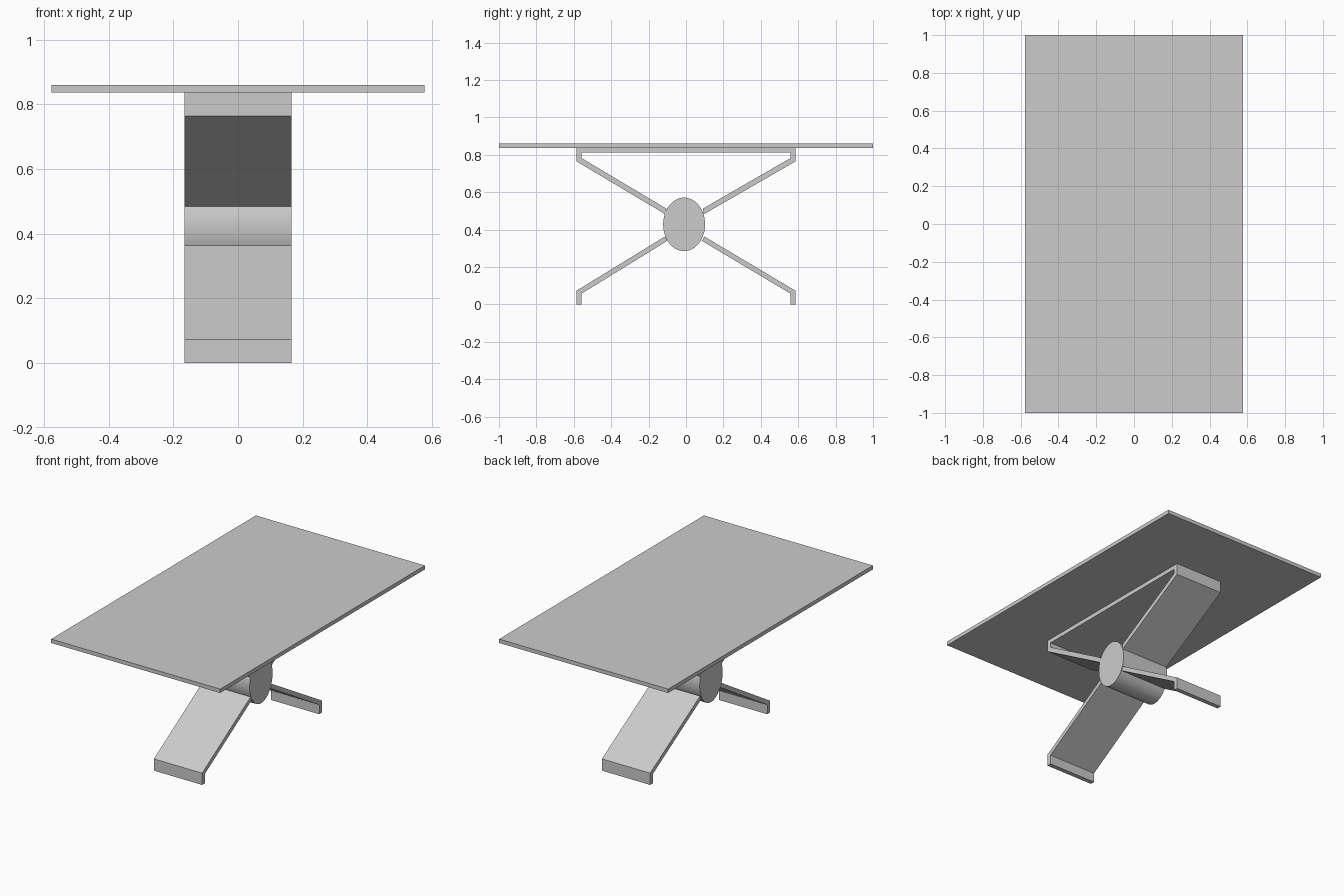
import bpy
import bmesh
import math
from mathutils import Matrix

cube = bpy.data.objects.get("Cube")
if cube:
    bpy.data.objects.remove(cube, do_unlink=True)

grey = bpy.data.materials.new("plain grey")
grey.use_nodes = True
colour = (0.6, 0.6, 0.6, 1)
grey.diffuse_color = colour
grey.node_tree.nodes["Principled BSDF"].inputs["Base Color"].default_value = colour

HALF_WIDTH = 0.165
HUB_Y, HUB_Z = -0.01, 0.428


def add_object(name, bm):
    bmesh.ops.recalc_face_normals(bm, faces=bm.faces)
    mesh = bpy.data.meshes.new(name)
    bm.to_mesh(mesh)
    bm.free()
    mesh.materials.append(grey)
    obj = bpy.data.objects.new(name, mesh)
    bpy.context.collection.objects.link(obj)
    return obj


def box(name, size, z):
    bm = bmesh.new()
    bmesh.ops.create_cube(bm, size=1)
    bmesh.ops.scale(bm, vec=size, verts=bm.verts)
    bmesh.ops.translate(bm, vec=(0, 0, z), verts=bm.verts)
    return add_object(name, bm)


def extrude_profile(name, points):
    """Extrude a (y, z) outline across the width of the base."""
    bm = bmesh.new()
    face = bm.faces.new([bm.verts.new((-HALF_WIDTH, y, z)) for y, z in points])
    ext = bmesh.ops.extrude_face_region(bm, geom=[face])
    verts = [v for v in ext["geom"] if isinstance(v, bmesh.types.BMVert)]
    bmesh.ops.translate(bm, vec=(2 * HALF_WIDTH, 0, 0), verts=verts)
    return add_object(name, bm)


# Table top and the mounting plate below it
box("table_top", (1.156, 2, 0.024), 0.849)
box("mounting_plate", (2 * HALF_WIDTH, 1.17, 0.027), 0.8245)

# Bent legs and arms, each a flat bar with an upright end
leg = [(0.586, 0), (0.586, 0.073), (0.098, 0.363),
       (0.085, 0.34), (0.558, 0.058), (0.558, 0)]
arm = [(0.586, 0.838), (0.586, 0.765), (0.095, 0.482),
       (0.09, 0.512), (0.558, 0.782), (0.558, 0.838)]
for side, sign in (("front", -1), ("back", 1)):
    # the front bars reach a little further out, to meet the offset hub
    for part, outline in (("leg", leg), ("arm", arm)):
        shift = 0.015 if sign < 0 else 0
        extrude_profile(f"{side}_{part}",
                        [(sign * (y + (shift if y < 0.2 else 0)), z)
                         for y, z in outline])

# Oval hub where the bars meet
bm = bmesh.new()
bmesh.ops.create_cone(bm, cap_ends=True, segments=64, radius1=1, radius2=1,
                      depth=2 * HALF_WIDTH,
                      matrix=Matrix.Rotation(math.pi / 2, 4, "Y"))
bmesh.ops.scale(bm, vec=(1, 0.112, 0.143), verts=bm.verts)
bmesh.ops.translate(bm, vec=(0, HUB_Y, HUB_Z), verts=bm.verts)
hub = add_object("hub", bm)
bpy.ops.object.select_all(action="DESELECT")
hub.select_set(True)
bpy.context.view_layer.objects.active = hub
bpy.ops.object.shade_smooth_by_angle(angle=math.radians(35))
